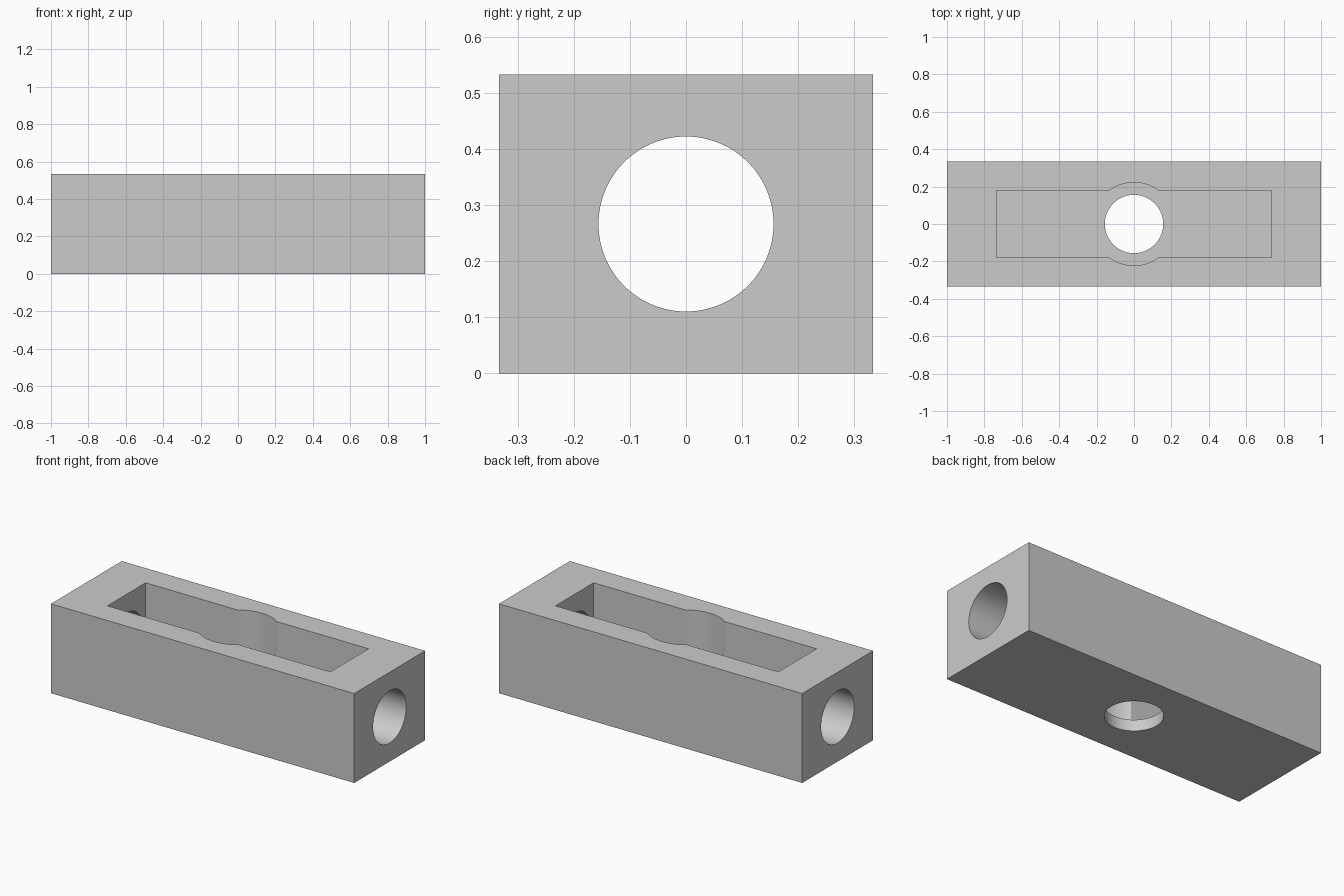
import bpy, bmesh, math
from mathutils import Matrix

LENGTH, WIDTH, HEIGHT = 2.0, 0.667, 0.533
BORE_R = 0.156
POCKET_X, POCKET_Y, RELIEF_R = 0.735, 0.18, 0.222
FLOOR_Z = 0.067
SEGMENTS = 96

cube = bpy.data.objects.get("Cube")
if cube:
    bpy.data.objects.remove(cube, do_unlink=True)

grey = bpy.data.materials.new("machined_grey")
grey.use_nodes = True
colour = (0.6, 0.6, 0.6, 1)
grey.diffuse_color = colour
grey.node_tree.nodes["Principled BSDF"].inputs["Base Color"].default_value = colour


def add_object(name, bm):
    bmesh.ops.recalc_face_normals(bm, faces=bm.faces)
    mesh = bpy.data.meshes.new(name)
    bm.to_mesh(mesh)
    bm.free()
    mesh.materials.append(grey)
    obj = bpy.data.objects.new(name, mesh)
    bpy.context.collection.objects.link(obj)
    return obj


def cylinder(name, depth, matrix):
    bm = bmesh.new()
    bmesh.ops.create_cone(bm, cap_ends=True, segments=SEGMENTS, radius1=BORE_R,
                          radius2=BORE_R, depth=depth, matrix=matrix)
    return add_object(name, bm)


# Rectangular block
bm = bmesh.new()
bmesh.ops.create_cube(bm, size=1)
bmesh.ops.scale(bm, vec=(LENGTH, WIDTH, HEIGHT), verts=bm.verts)
bmesh.ops.translate(bm, vec=(0, 0, HEIGHT / 2), verts=bm.verts)
block = add_object("slotted_block", bm)

# Pocket outline: a rectangle with a round relief bulging from each long side
start = math.asin(POCKET_Y / RELIEF_R)
steps = 24
arc = [start + (math.pi - 2 * start) * i / steps for i in range(steps + 1)]
half = [(POCKET_X, POCKET_Y)]
half += [(RELIEF_R * math.cos(a), RELIEF_R * math.sin(a)) for a in arc]
half += [(-POCKET_X, POCKET_Y)]
outline = half + [(-x, -y) for x, y in half]
bm = bmesh.new()
face = bm.faces.new([bm.verts.new((x, y, FLOOR_Z)) for x, y in outline])
top = bmesh.ops.extrude_face_region(bm, geom=[face], use_keep_orig=True)["geom"]
bmesh.ops.translate(bm, vec=(0, 0, HEIGHT),
                    verts=[v for v in top if isinstance(v, bmesh.types.BMVert)])
pocket = add_object("pocket_cutter", bm)

# Lengthwise bore and the hole through the pocket floor
centre = Matrix.Translation((0, 0, HEIGHT / 2))
bore = cylinder("bore_cutter", LENGTH + 0.2, centre @ Matrix.Rotation(math.pi / 2, 4, 'Y'))
floor_hole = cylinder("floor_hole_cutter", HEIGHT + 0.2, centre)

# Cut the block
bpy.context.view_layer.objects.active = block
for cutter in (pocket, bore, floor_hole):
    cutter.hide_render = True
    mod = block.modifiers.new(cutter.name, 'BOOLEAN')
    mod.operation = 'DIFFERENCE'
    mod.solver = 'EXACT'
    mod.object = cutter
    bpy.ops.object.modifier_apply(modifier=mod.name)
    bpy.data.objects.remove(cutter, do_unlink=True)

# Smooth the round walls and keep the machined edges sharp
bpy.ops.object.select_all(action='DESELECT')
block.select_set(True)
bpy.ops.object.shade_smooth_by_angle(angle=math.radians(20))
